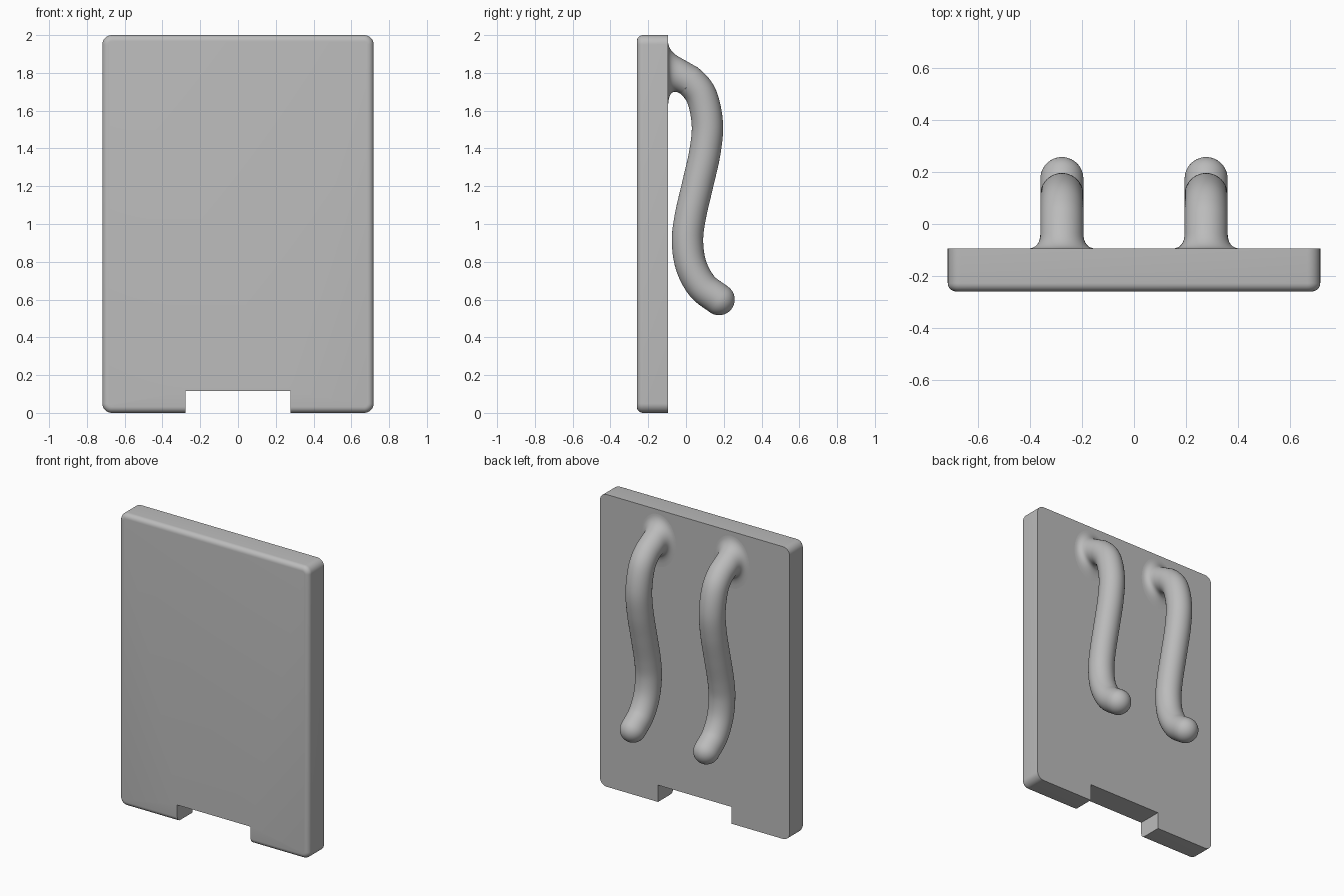
import bpy, bmesh, math
from mathutils import Vector

cube = bpy.data.objects.get("Cube")
if cube:
    bpy.data.objects.remove(cube)

grey = bpy.data.materials.new("plain grey")
grey.use_nodes = True
grey.diffuse_color = (0.5, 0.5, 0.5, 1)
grey.node_tree.nodes["Principled BSDF"].inputs["Base Color"].default_value = grey.diffuse_color

BACK, FRONT = -0.095, -0.26
RADIUS, SIDES = 0.083, 40


def make_object(name, bm):
    bmesh.ops.recalc_face_normals(bm, faces=bm.faces)
    mesh = bpy.data.meshes.new(name)
    bm.to_mesh(mesh)
    bm.free()
    mesh.materials.append(grey)
    obj = bpy.data.objects.new(name, mesh)
    bpy.context.collection.objects.link(obj)
    return obj


def box(x, y0, y1, z0, z1):
    bm = bmesh.new()
    bmesh.ops.create_cube(bm, size=1)
    for v in bm.verts:
        v.co = (v.co.x * 2 * x, y1 if v.co.y > 0 else y0, z1 if v.co.z > 0 else z0)
    return bm


def shade(obj):
    bpy.ops.object.select_all(action="DESELECT")
    obj.select_set(True)
    bpy.context.view_layer.objects.active = obj
    bpy.ops.object.shade_smooth_by_angle(angle=math.radians(35))


# Back plate: rounded corners, softened front rim, sharp rear rim
bm = box(0.718, FRONT, BACK, 0, 2)
corners = [e for e in bm.edges if abs(e.verts[0].co.y - e.verts[1].co.y) > 0.1]
bmesh.ops.bevel(bm, geom=corners, offset=0.05, segments=8, profile=0.5, affect="EDGES")
rim = [e for e in bm.edges if all(v.co.y < FRONT + 0.001 for v in e.verts)]
bmesh.ops.bevel(bm, geom=rim, offset=0.032, segments=6, profile=0.5, affect="EDGES")
plate = make_object("plate", bm)

# Notch in the bottom edge
cutter = make_object("notch_cutter", box(0.278, -0.5, 0.2, -0.2, 0.115))
cutter.hide_render = True
cut = plate.modifiers.new("notch", "BOOLEAN")
cut.operation, cut.solver, cut.object = "DIFFERENCE", "EXACT", cutter
bpy.context.view_layer.objects.active = plate
bpy.ops.object.modifier_apply(modifier=cut.name)
bpy.data.objects.remove(cutter)
shade(plate)

# Hook centre line as (y, z), from the plate down to the tip
PATH = [Vector((0, y, z)) for y, z in (
    (0.02, 1.757), (0.083, 1.675), (0.113, 1.53), (0.1, 1.38), (0.062, 1.21),
    (0.023, 1.04), (0.008, 0.91), (0.027, 0.78), (0.086, 0.67), (0.175, 0.6))]


def spline(points, steps=8):
    pts = [points[0] * 2 - points[1] + Vector((0, -0.01, -0.03))] + points + [points[-1] * 2 - points[-2]]
    out = []
    for a, b, c, d in zip(pts, pts[1:], pts[2:], pts[3:]):
        for i in range(steps):
            t = i / steps
            out.append(0.5 * (2 * b + (c - a) * t + (2 * a - 5 * b + 4 * c - d) * t * t
                              + (3 * b - a - 3 * c + d) * t ** 3))
    return out + [points[-1]]


def ring(centre, tangent, radius):
    side = Vector((1, 0, 0))
    up = side.cross(tangent)
    if up.z < 0 and tangent.y > 0.5:
        up = -up
    return [centre + radius * (math.cos(a) * side + math.sin(a) * up)
            for a in (math.tau * i / SIDES for i in range(SIDES))]


def hook(name, x):
    line = spline(PATH)
    side = Vector((1, 0, 0))
    tangents = [(line[min(i + 1, len(line) - 1)] - line[max(i - 1, 0)]).normalized()
                for i in range(len(line))]
    tangents[0] = Vector((0, 0.87, -0.49)).normalized()

    def loop(centre, tangent, radius):
        up = tangent.cross(side) * -1
        return [centre + radius * (math.cos(a) * side + math.sin(a) * up)
                for a in (math.tau * i / SIDES for i in range(SIDES))]

    tube = [loop(p, t, RADIUS) for p, t in zip(line, tangents)]

    # Flared root blending into the plate
    flare = [[] for _ in range(9)]
    for i, p in enumerate(tube[0]):
        a = math.tau * i / SIDES
        sign = 1 if loop(line[0], tangents[0], 1)[SIDES // 4].z > line[0].z else -1
        foot = Vector((0.135 * math.cos(a), BACK, 1.79 + sign * 0.18 * math.sin(a)))
        d = tangents[0]
        bend = p - d * ((p.y - BACK) / d.y)
        top = p - d * (max(p.y + 0.035, 0) / d.y)
        for k, row in enumerate(flare):
            t = k / 8
            row.append(foot * (1 - t) ** 2 + bend * (2 * t * (1 - t)) + top * t * t)

    # Rounded tip
    tip = [loop(line[-1] + tangents[-1] * RADIUS * math.sin(a), tangents[-1], RADIUS * math.cos(a))
           for a in (math.pi / 2 * k / 10 for k in range(1, 10))]

    bm = bmesh.new()
    rows = [[bm.verts.new(p + side * x) for p in r] for r in flare + tube + tip]
    for r, s in zip(rows, rows[1:]):
        for i in range(SIDES):
            j = (i + 1) % SIDES
            bm.faces.new((r[i], r[j], s[j], s[i]))
    end = bm.verts.new(line[-1] + tangents[-1] * RADIUS + side * x)
    for i in range(SIDES):
        bm.faces.new((rows[-1][i], rows[-1][(i + 1) % SIDES], end))
    bmesh.ops.remove_doubles(bm, verts=bm.verts, dist=0.0005)
    obj = make_object(name, bm)
    shade(obj)


hook("left_hook", 0.278)
hook("right_hook", -0.278)
